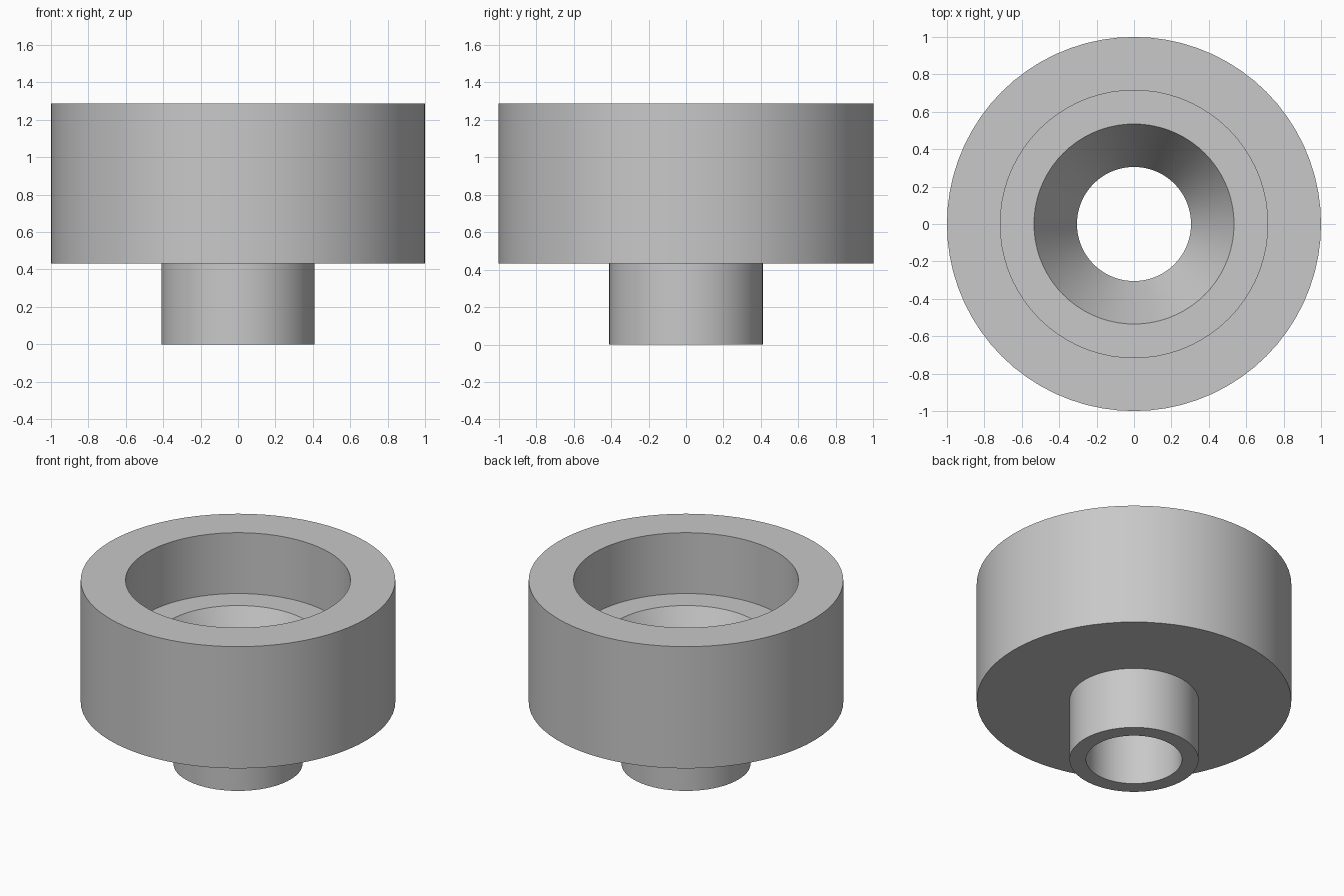
import bpy
import bmesh
from math import radians, tau

if "Cube" in bpy.data.objects:
    bpy.data.objects.remove(bpy.data.objects["Cube"])

SEGMENTS = 72

# Plain grey finish
grey = bpy.data.materials.new("light_grey")
grey.use_nodes = True
colour = (0.58, 0.58, 0.58, 1)
grey.diffuse_color = colour
grey.node_tree.nodes["Principled BSDF"].inputs["Base Color"].default_value = colour


def lathe(name, profile, material):
    """Revolve a closed (radius, height) profile around the z axis."""
    bm = bmesh.new()
    verts = [bm.verts.new((r, 0, z)) for r, z in profile]
    edges = [bm.edges.new((v, verts[i - 1])) for i, v in enumerate(verts)]
    bmesh.ops.spin(bm, geom=verts + edges, cent=(0, 0, 0), axis=(0, 0, 1),
                   angle=tau, steps=SEGMENTS, use_merge=True)
    bmesh.ops.remove_doubles(bm, verts=bm.verts, dist=0.0001)
    bmesh.ops.recalc_face_normals(bm, faces=bm.faces)
    mesh = bpy.data.meshes.new(name)
    bm.to_mesh(mesh)
    bm.free()
    mesh.materials.append(material)
    obj = bpy.data.objects.new(name, mesh)
    bpy.context.collection.objects.link(obj)
    bpy.ops.object.select_all(action='DESELECT')
    obj.select_set(True)
    bpy.context.view_layer.objects.active = obj
    bpy.ops.object.shade_smooth_by_angle(angle=radians(25))
    return obj


# Stepped collar: spigot, wide body, recess, ledge, tapered seat and bore
lathe("stepped_collar", [
    (0.305, 0), (0.41, 0),            # spigot end
    (0.41, 0.433), (1, 0.433),        # underside of the body
    (1, 1.287), (0.715, 1.287),       # top rim
    (0.715, 0.86), (0.535, 0.86),     # recess and ledge
    (0.305, 0.433),                   # taper down to the bore
], grey)
